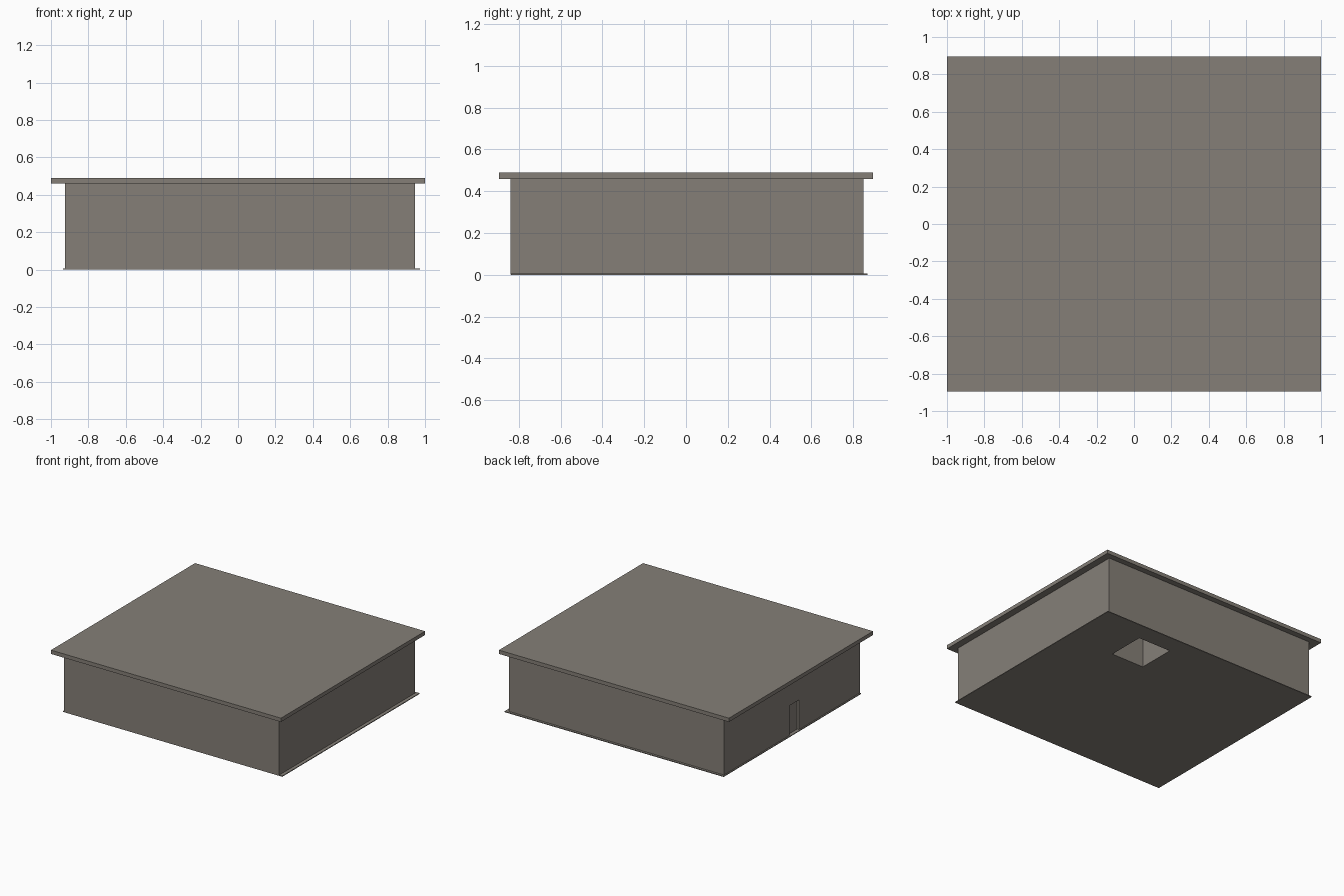
import bpy

if "Cube" in bpy.data.objects:
    bpy.data.objects.remove(bpy.data.objects["Cube"])

stone = bpy.data.materials.new("warm_grey")
stone.diffuse_color = (0.235, 0.213, 0.187, 1)
stone.use_nodes = True
stone.node_tree.nodes["Principled BSDF"].inputs["Base Color"].default_value = stone.diffuse_color


def box(name, x, y, z, helper=False):
    """Axis-aligned box from (min, max) ranges."""
    c = [(a + b) / 2 for a, b in (x, y, z)]
    bpy.ops.mesh.primitive_cube_add(size=1, location=c)
    o = bpy.context.object
    o.name = name
    o.scale = [b - a for a, b in (x, y, z)]
    bpy.ops.object.transform_apply(location=True, rotation=False, scale=True)
    o.data.materials.append(stone)
    if helper:
        o.hide_render = True
        o.display_type = 'WIRE'
    return o


def cut(target, cutter):
    m = target.modifiers.new("cut", 'BOOLEAN')
    m.operation = 'DIFFERENCE'
    m.solver = 'EXACT'
    m.object = cutter
    bpy.context.view_layer.objects.active = target
    bpy.ops.object.modifier_apply(modifier=m.name)
    bpy.data.objects.remove(cutter, do_unlink=True)


X0, X1, Y0, Y1 = -0.925, 0.945, -0.84, 0.85   # outer wall faces
T, FZ, TOP = 0.02, 0.006, 0.46                # wall, floor, wall top

# Overhanging roof slab
box("roof", (-1, 1), (-0.895, 0.895), (TOP, 0.49))

# Thin floor slab with a square opening
floor = box("floor", (-0.935, 0.972), (-0.838, 0.868), (0, FZ))
HX, HY = (0.27, 0.555), (0.42, 0.72)
cut(floor, box("floor_cutter", HX, HY, (-0.1, 0.1), True))

# Hollow wall shell with a doorway on the left side
walls = box("walls", (X0, X1), (Y0, Y1), (0.002, TOP))
cut(walls, box("room_cutter", (X0 + T, X1 - T), (Y0 + T, Y1 - T), (-0.1, 0.6), True))
DY = (-0.085, 0.035)
cut(walls, box("door_cutter", (X0 - 0.1, X0 + 0.1), DY, (FZ, 0.24), True))

# Door panel set at the inner side of the doorway
box("door", (X0 + T - 0.003, X0 + T + 0.005), (DY[0] - 0.01, DY[1] + 0.01), (FZ, 0.25))

# Partition walls enclosing the floor opening
box("shaft_wall_left", (HX[0] - T, HX[0]), (HY[0] - T, HY[1] + T), (FZ, TOP))
box("shaft_wall_right", (HX[1], HX[1] + T), (HY[0] - T, HY[1] + T), (FZ, TOP))
box("shaft_wall_front", HX, (HY[0] - T, HY[0]), (FZ, TOP))
box("shaft_wall_back", HX, (HY[1], HY[1] + T), (FZ, TOP))
